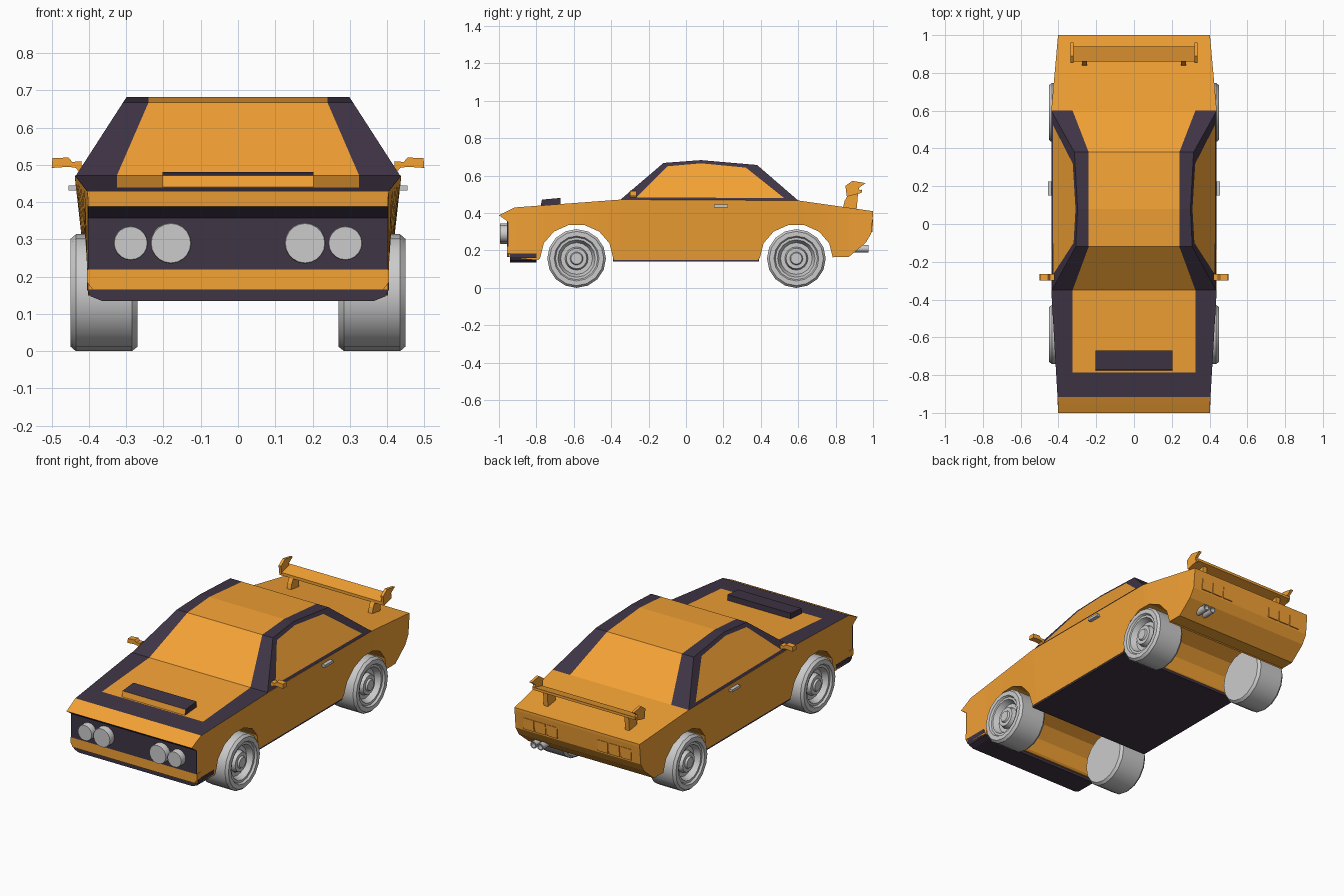
import bpy, bmesh, math
from mathutils import Vector

if "Cube" in bpy.data.objects:
    bpy.data.objects.remove(bpy.data.objects["Cube"])


def material(name, rgb):
    m = bpy.data.materials.new(name)
    m.diffuse_color = (*rgb, 1)
    m.use_nodes = True
    m.node_tree.nodes["Principled BSDF"].inputs["Base Color"].default_value = m.diffuse_color
    return m


ORANGE = material("orange_paint", (0.9, 0.36, 0.035))
DARK = material("dark_trim", (0.05, 0.035, 0.06))


def build(name, verts, faces, mats=(), index=None, mirror=False, smooth=False):
    me = bpy.data.meshes.new(name)
    me.from_pydata(verts, [], faces)
    for m in mats:
        me.materials.append(m)
    for i, p in enumerate(me.polygons):
        p.material_index = index[i] if index else 0
    bm = bmesh.new()
    bm.from_mesh(me)
    bmesh.ops.recalc_face_normals(bm, faces=bm.faces)
    bm.to_mesh(me)
    bm.free()
    ob = bpy.data.objects.new(name, me)
    bpy.context.collection.objects.link(ob)
    if mirror:
        ob.modifiers.new("mirror", 'MIRROR').use_mirror_merge = False
    if smooth:
        bpy.ops.object.select_all(action='DESELECT')
        ob.select_set(True)
        bpy.context.view_layer.objects.active = ob
        bpy.ops.object.shade_smooth_by_angle(angle=math.radians(35))
    return ob


def prism(name, poly, a, b, mat=None, axis='x', mirror=False, alt=None):
    """Extrude a (y,z) outline along x, or an (x,z) outline along y.
    alt = (edge number, material) paints one side face differently."""
    n = len(poly)
    verts = [(t, p, q) if axis == 'x' else (p, t, q) for t in (a, b) for p, q in poly]
    faces = [(i, (i + 1) % n, (i + 1) % n + n, i + n) for i in range(n)]
    faces += [tuple(range(n)), tuple(range(n, 2 * n))]
    mats = [mat] if mat else []
    index = None
    if alt:
        mats.append(alt[1])
        index = [int(i == alt[0]) for i in range(n + 2)]
    return build(name, verts, faces, mats, index, mirror)


def box(name, x, y, z, mat=None, mirror=False):
    return prism(name, [(y[0], z[0]), (y[1], z[0]), (y[1], z[1]), (y[0], z[1])],
                 x[0], x[1], mat, mirror=mirror)


def lathe(name, profile, centre, axis='x', segs=16, mirror=False):
    """Turn (position, radius) points around an axis through centre."""
    c = Vector(centre)
    verts = []
    for t, r in profile:
        for k in range(segs):
            a = 2 * math.pi * k / segs
            u, v = r * math.cos(a), r * math.sin(a)
            verts.append(c + Vector((t, u, v) if axis == 'x' else (u, t, v)))
    faces = [(j * segs + k, j * segs + (k + 1) % segs,
              (j + 1) * segs + (k + 1) % segs, (j + 1) * segs + k)
             for j in range(len(profile) - 1) for k in range(segs)]
    faces += [tuple(range(segs)), tuple(range(len(verts) - segs, len(verts)))]
    return build(name, verts, faces, mirror=mirror, smooth=True)


def interp(pts, y):
    for (a, p), (b, q) in zip(pts, pts[1:]):
        if y <= b:
            return p + (q - p) * (y - a) / (b - a)
    return pts[-1][1]


# Lower body: lofted along y, with wheel arches in the bottom line
WHEELS = (-0.585, 0.59)


def arch(c):
    return [(c - 0.195 * math.cos(math.pi * k / 7), 0.16 + 0.18 * math.sin(math.pi * k / 7))
            for k in range(8)]


bottom = ([(-0.95, 0.165), (-0.79, 0.15)] + arch(WHEELS[0]) + [(-0.385, 0.15), (0.385, 0.15)]
          + arch(WHEELS[1]) + [(0.79, 0.165), (0.87, 0.165), (0.96, 0.24), (0.99, 0.29), (1.0, 0.395)])
top = [(-0.95, 0.413), (-0.915, 0.43), (-0.35, 0.472), (0.6, 0.467), (1.0, 0.41)]
width = [(-0.95, 0.403), (-0.35, 0.438), (0.6, 0.438), (1.0, 0.402)]
ys = sorted({p[0] for p in bottom} | {p[0] for p in top} | {-0.785})
HOOD = 0.325
verts, faces, index = [], [], []
for y in ys:
    zb, zt, w = interp(bottom, y), interp(top, y), interp(width, y)
    wb = 0.402 + (w - 0.402) * max(0, (zb - 0.15) / (zt - 0.15))
    verts += [(-wb, y, zb), (-w, y, zt), (-HOOD, y, zt), (HOOD, y, zt), (w, y, zt), (wb, y, zb)]
for i in range(len(ys) - 1):
    ym = (ys[i] + ys[i + 1]) / 2
    for k in range(6):
        k2 = (k + 1) % 6
        faces.append((i * 6 + k, i * 6 + k2, i * 6 + 6 + k2, i * 6 + 6 + k))
        frame = k in (1, 3) and -0.915 < ym < -0.35
        band = k == 2 and -0.915 < ym < -0.785
        index.append(int(frame or band))
faces += [tuple(range(6)), tuple(range(len(verts) - 6, len(verts)))]
build("body", verts, faces, (ORANGE, DARK), index + [0, 0])

# Nose overhang, grille, lower lip and floor
prism("nose", [(-0.95, 0.413), (-1.0, 0.388), (-0.95, 0.353)], -0.403, 0.403, ORANGE, alt=(1, DARK))
box("grille", (-0.402, 0.402), (-0.957, -0.94), (0.22, 0.36), DARK)
prism("front_lip", [(-0.405, 0.185), (-0.405, 0.165), (-0.395, 0.147), (-0.365, 0.135),
                    (0.365, 0.135), (0.395, 0.147), (0.405, 0.165), (0.405, 0.185)],
      -0.94, -0.8, DARK, 'y')
prism("front_bumper", [(-0.405, 0.22), (-0.405, 0.185), (-0.39, 0.165), (0.39, 0.165),
                       (0.405, 0.185), (0.405, 0.22)], -0.957, -0.92, ORANGE, 'y')
box("floor", (-0.4, 0.4), (-0.39, 0.39), (0.14, 0.158), DARK)

# Cabin: roof strip with dark pillars, and framed side windows
outline = [(-0.35, 0.472), (-0.12, 0.668), (0.08, 0.683), (0.38, 0.657), (0.6, 0.467)]
window = [(-0.265, 0.484), (-0.1, 0.65), (0.08, 0.666), (0.32, 0.643), (0.525, 0.48)]
inner = [0.325, 0.24, 0.24, 0.24, 0.325]


def side_x(z):
    return 0.436 - (z - 0.47) * 0.645


verts, faces, index = [], [], []
for (y, z), (wy, wz), xi in zip(outline, window, inner):
    xo, xw = side_x(z), side_x(wz)
    verts += [(-xw, wy, wz), (-xo, y, z), (-xi, y, z), (xi, y, z), (xo, y, z), (xw, wy, wz)]
for i in range(5):
    j = (i + 1) % 5
    for k in ((0, 1, 2, 3, 4) if i < 4 else (0, 4)):
        faces.append((i * 6 + k, i * 6 + k + 1, j * 6 + k + 1, j * 6 + k))
        index.append(0 if k == 2 else 1)
faces += [tuple(i * 6 for i in range(5)), tuple(i * 6 + 5 for i in range(5))]
build("cabin", verts, faces, (ORANGE, DARK), index + [0, 0])

# Hood scoop
prism("hood_scoop", [(-0.778, 0.435), (-0.77, 0.472), (-0.67, 0.481), (-0.67, 0.44)],
      -0.203, 0.203, DARK, alt=(0, ORANGE))

# Headlights
for name, x, r in (("outer_headlight", 0.288, 0.046), ("inner_headlight", 0.18, 0.055)):
    lathe(name, [(-0.995, r * 0.96), (-0.99, r), (-0.945, r)], (x, 0, 0.29), 'y', 20, True)

# Wheels with stepped rims
tyre = [(0.27, 0.145), (0.285, 0.157), (0.435, 0.157), (0.449, 0.145), (0.449, 0.12),
        (0.438, 0.113), (0.438, 0.1), (0.405, 0.085), (0.405, 0.062), (0.43, 0.055),
        (0.43, 0.035), (0.44, 0.03)]
for name, y in zip(("front_wheel", "rear_wheel"), WHEELS):
    lathe(name, tyre, (0, y, 0.157), 'x', 16, True)

# Door handles and mirrors
box("door_handle", (0.425, 0.455), (0.15, 0.225), (0.431, 0.445), mirror=True)
prism("side_mirror", [(0.42, 0.472), (0.435, 0.492), (0.455, 0.495), (0.5, 0.492),
                      (0.498, 0.518), (0.455, 0.52), (0.445, 0.508), (0.42, 0.51)],
      -0.3, -0.265, ORANGE, 'y', True)

# Rear spoiler
prism("spoiler_wing", [(0.86, 0.488), (0.86, 0.505), (0.94, 0.525), (0.94, 0.51)], -0.33, 0.33, ORANGE)
prism("spoiler_fin", [(0.86, 0.488), (0.852, 0.545), (0.89, 0.572), (0.96, 0.56),
                      (0.925, 0.535), (0.93, 0.505)], 0.32, 0.336, ORANGE, mirror=True)
prism("spoiler_post", [(0.837, 0.42), (0.848, 0.465), (0.865, 0.495), (0.92, 0.51), (0.912, 0.415)],
      0.248, 0.275, ORANGE, mirror=True)

# Tail lamps and twin exhaust on the right
for k in range(3):
    x = 0.13 + 0.075 * k
    prism("tail_lamp", [(0.98, 0.3), (0.997, 0.3), (1.0, 0.365), (0.98, 0.365)],
          x, x + 0.065, ORANGE, mirror=True)
for x in (0.255, 0.298):
    lathe("exhaust_pipe", [(0.84, 0.02), (0.975, 0.02), (0.975, 0.014), (0.95, 0.014)],
          (x, 0, 0.21), 'y', 12)
